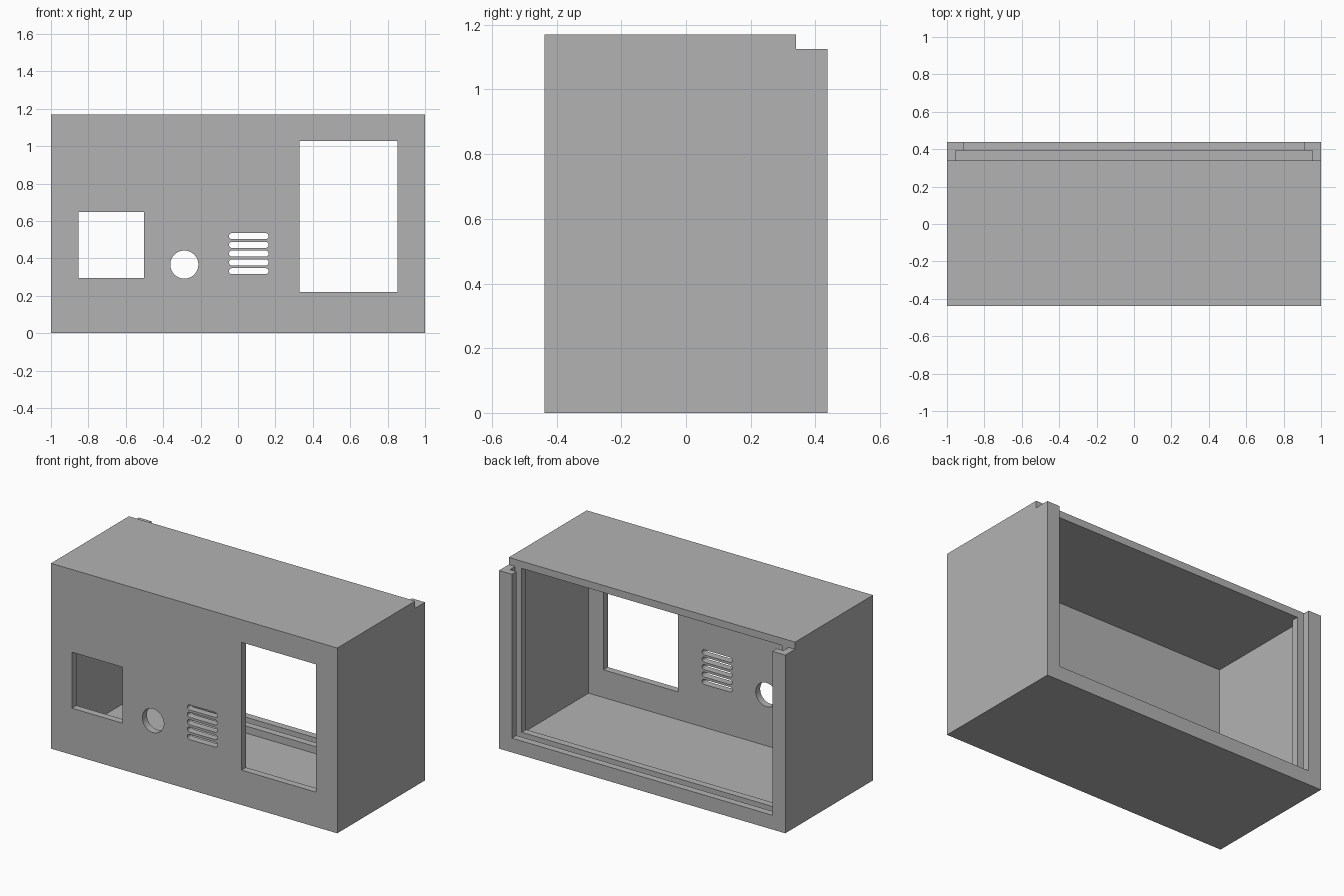
import bpy
import math

default = bpy.data.objects.get("Cube")
if default:
    bpy.data.objects.remove(default, do_unlink=True)

# Main sizes
HALF_X, HALF_Y, HEIGHT = 1.0, 0.4375, 1.17
WALL = 0.045                 # thickness of the plain walls
RIM = 2 * WALL               # width of the rim around the rear opening
TOP_IN = HEIGHT - WALL       # underside of the roof
STEP_Y = 0.34                # rear end of the roof, front of the panel groove
LIP_Y = HALF_Y - WALL        # rear side of the panel groove

grey = bpy.data.materials.new("plain grey")
grey.use_nodes = True
colour = (0.45, 0.45, 0.45, 1.0)
grey.diffuse_color = colour
grey.node_tree.nodes["Principled BSDF"].inputs["Base Color"].default_value = colour


def box(name, x, y, z):
    """Box from its (low, high) extents on each axis."""
    spans = (x, y, z)
    bpy.ops.mesh.primitive_cube_add(size=1, location=[(a + b) / 2 for a, b in spans])
    ob = bpy.context.object
    ob.name = name
    ob.scale = [b - a for a, b in spans]
    bpy.ops.object.transform_apply(location=True, rotation=True, scale=True)
    ob.data.materials.append(grey)
    return ob


def front_cylinder(name, x, z, radius, sides):
    """Cylinder through the front wall, axis along y."""
    bpy.ops.mesh.primitive_cylinder_add(
        vertices=sides, radius=radius, depth=0.2,
        location=(x, -HALF_Y, z), rotation=(math.pi / 2, 0, 0))
    ob = bpy.context.object
    ob.name = name
    bpy.ops.object.transform_apply(location=True, rotation=True, scale=True)
    ob.data.materials.append(grey)
    return ob


def slot(name, x0, x1, z, radius):
    """Round-ended slot: a cylinder whose two halves are pulled apart."""
    ob = front_cylinder(name, 0, z, radius, 32)
    half = (x1 - x0) / 2 - radius
    for v in ob.data.vertices:
        v.co.x += math.copysign(half, v.co.x) if abs(v.co.x) > 1e-4 else 0
        v.co.x += (x0 + x1) / 2
    return ob


def cut(body, cutter):
    """Subtract the cutter from the body and discard it."""
    mod = body.modifiers.new(cutter.name, "BOOLEAN")
    mod.operation = "DIFFERENCE"
    mod.solver = "EXACT"
    mod.object = cutter
    bpy.context.view_layer.objects.active = body
    bpy.ops.object.modifier_apply(modifier=mod.name)
    bpy.data.objects.remove(cutter, do_unlink=True)


case = box("case", (-HALF_X, HALF_X), (-HALF_Y, HALF_Y), (0, HEIGHT))

# Hollow inside, rear opening, roof step and groove for a sliding back panel
inner = HALF_X - WALL
opening = HALF_X - RIM
cut(case, box("roof_step", (-2, 2), (STEP_Y, 1), (TOP_IN, 2)))
cut(case, box("cavity", (-inner, inner), (WALL - HALF_Y, STEP_Y - WALL), (WALL, TOP_IN)))
cut(case, box("rear_opening", (-opening, opening), (0, 1), (RIM, TOP_IN)))
cut(case, box("panel_groove", (-inner, inner), (STEP_Y, LIP_Y), (WALL, 2)))

# Front cutouts
through = (-HALF_Y - 0.1, -HALF_Y + 0.1)
cut(case, box("small_window", (-0.854, -0.502), through, (0.294, 0.648)))
cut(case, box("large_window", (0.33, 0.852), through, (0.22, 1.027)))
cut(case, front_cylinder("round_hole", -0.287, 0.367, 0.075, 64))
for i in range(5):
    cut(case, slot("vent_slot", -0.048, 0.163, 0.332 + i * 0.0468, 0.016))

# Smooth hole walls, sharp corners
bpy.ops.object.select_all(action="DESELECT")
case.select_set(True)
bpy.context.view_layer.objects.active = case
bpy.ops.object.shade_smooth_by_angle(angle=math.radians(30))
